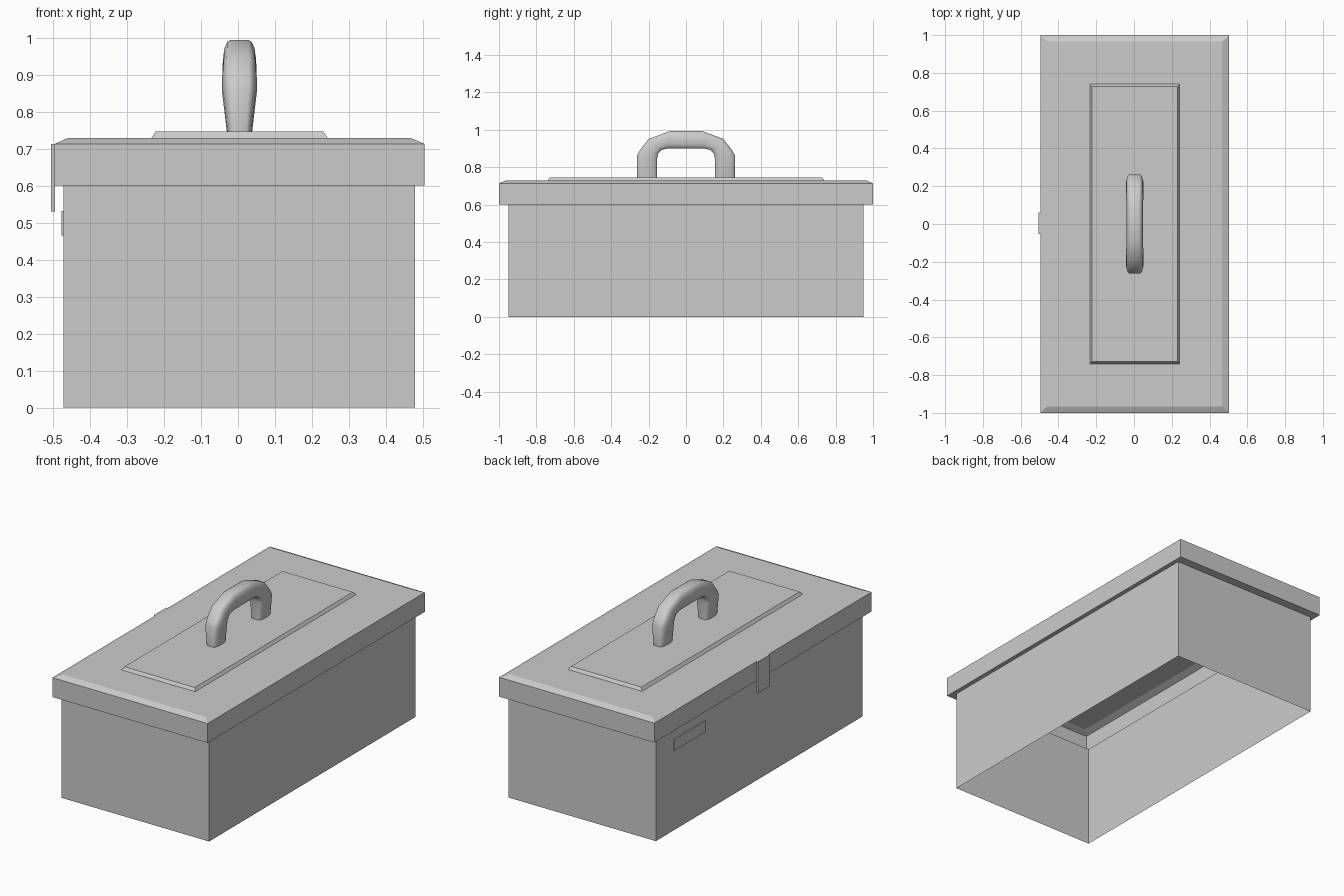
import bpy, bmesh

if "Cube" in bpy.data.objects:
    bpy.data.objects.remove(bpy.data.objects["Cube"])

CX = 0.004  # the box sits slightly off x = 0 because of the latch


def finish(bm, name):
    bmesh.ops.recalc_face_normals(bm, faces=bm.faces)
    me = bpy.data.meshes.new(name)
    bm.to_mesh(me)
    bm.free()
    ob = bpy.data.objects.new(name, me)
    bpy.context.collection.objects.link(ob)
    return ob


def bridge(bm, rings):
    for a, b in zip(rings, rings[1:]):
        n = len(a)
        for i in range(n):
            j = (i + 1) % n
            bm.faces.new((a[i], a[j], b[j], b[i]))


def stepped_box(name, levels, cap):
    """Stack of rectangles (half x, half y, z) joined by walls; open below."""
    bm = bmesh.new()
    rings = [[bm.verts.new((CX + sx * hx, sy * hy, z))
              for sx, sy in ((-1, -1), (1, -1), (1, 1), (-1, 1))]
             for hx, hy, z in levels]
    bridge(bm, rings)
    if cap:
        bm.faces.new(rings[-1])
    return finish(bm, name)


def plate(name, lo, hi):
    bm = bmesh.new()
    bmesh.ops.create_cube(bm, size=1)
    for v in bm.verts:
        v.co = [(a + b) / 2 + c * (b - a) for a, b, c in zip(lo, hi, v.co)]
    return finish(bm, name)


# Box walls, open at the bottom
stepped_box("box_body", [(0.475, 0.95, 0), (0.475, 0.95, 0.6)], False)

# Lid: lower ledge, rim, bevel, flat top, raised panel
stepped_box("lid", [(0.475, 0.95, 0.6), (0.5, 1.0, 0.6), (0.5, 1.0, 0.713),
                    (0.463, 0.965, 0.729), (0.238, 0.74, 0.729),
                    (0.227, 0.728, 0.746)], True)

# Latch strap on the lid and catch plate on the body
plate("latch_strap", (-0.505, -0.053, 0.53), (-0.495, 0.06, 0.713))
plate("catch_plate", (-0.477, 0.50, 0.466), (-0.469, 0.785, 0.531))

# Handle: rounded section swept over an arch (outer y, z, inner y, z, half width)
half = [(0.261, 0.744, 0.154, 0.744, 0.034),
        (0.263, 0.86, 0.154, 0.848, 0.047),
        (0.248, 0.889, 0.149, 0.872, 0.047),
        (0.20, 0.951, 0.132, 0.892, 0.046),
        (0.085, 0.994, 0.10, 0.90, 0.044)]
arch = half + [(-a, b, -c, d, w) for a, b, c, d, w in reversed(half)]
side = [(0.0, 0.55), (0.05, 0.75), (0.25, 0.93), (0.5, 1.0),
        (0.75, 0.96), (0.95, 0.8), (1.0, 0.6)]
section = side + [(t, -u) for t, u in reversed(side)]
bm = bmesh.new()
rings = [[bm.verts.new((CX + u * w, oy + (iy - oy) * t, oz + (iz - oz) * t))
          for t, u in section] for oy, oz, iy, iz, w in arch]
bridge(bm, rings)
handle = finish(bm, "handle")
bpy.context.view_layer.objects.active = handle
handle.select_set(True)
bpy.ops.object.shade_smooth_by_angle(angle=0.9)
